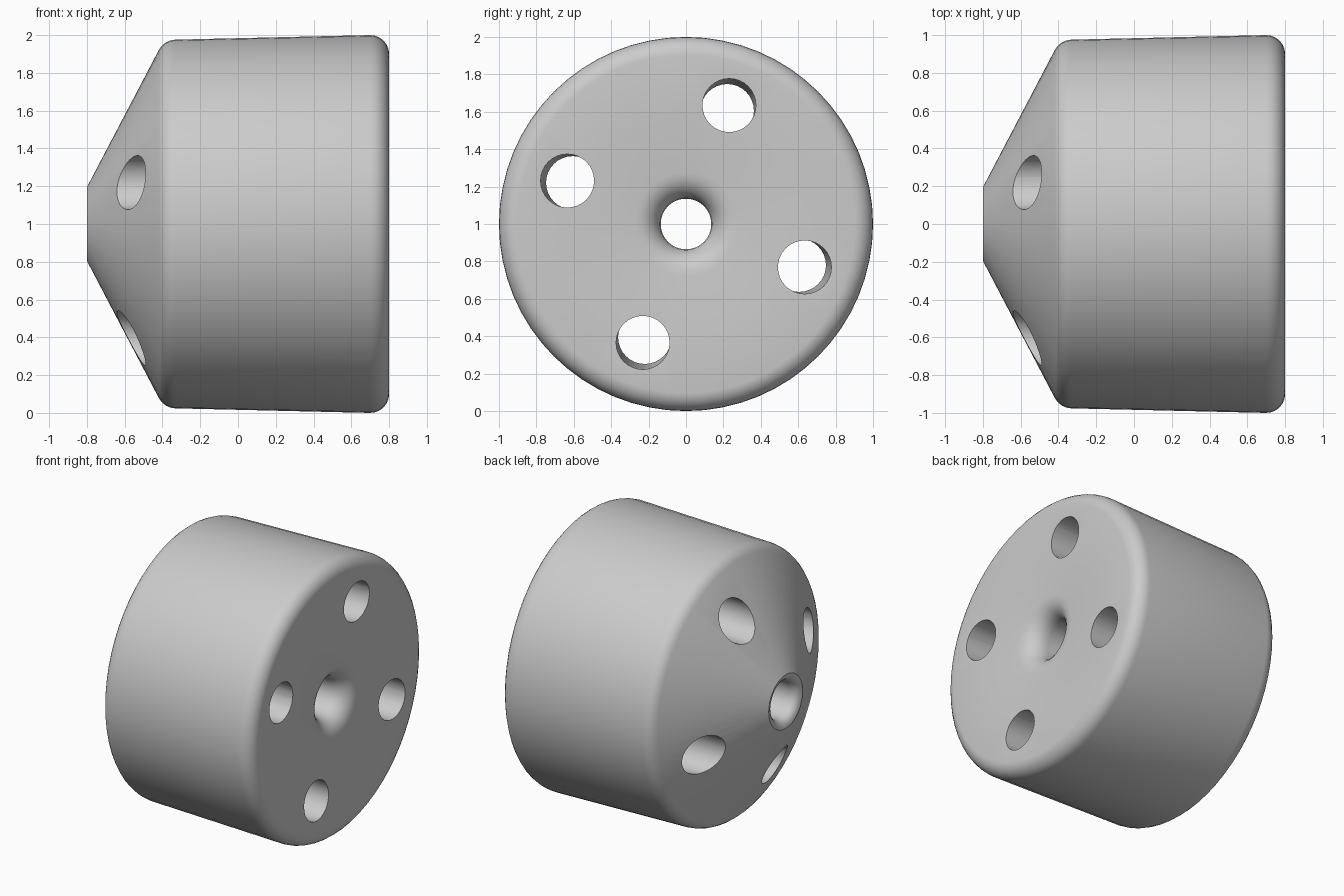
import bpy, bmesh, math
from mathutils import Vector

if "Cube" in bpy.data.objects:
    bpy.data.objects.remove(bpy.data.objects["Cube"])

SEG = 64
CENTRE = Vector((0, 0, 1))


def arc(cx, cr, rad, a0, a1, n):
    """Points (x, radius) along a fillet, angles in degrees."""
    pts = []
    for i in range(n + 1):
        a = math.radians(a0 + (a1 - a0) * i / n)
        pts.append((cx + rad * math.cos(a), cr + rad * math.sin(a)))
    return pts


# Closed half-section: tip, cone, shoulder, drum, rim, dished face, bore
profile = [(-0.8, 0.195)]
profile += arc(-0.33, 0.876, 0.10, 152, 91, 4)
profile += arc(0.70, 0.90, 0.10, 91, 3, 6)
profile += [(0.785, 0.58)]
profile += arc(0.635, 0.275, 0.14, 88, 180, 6)[0:1] and []
for i in range(7):  # rounded mouth of the bore
    a = math.radians(90 * i / 6)
    profile.append((0.635 + 0.14 * math.cos(a), 0.275 - 0.14 * math.sin(a)))
for i in range(5):  # small rounded mouth at the tip
    a = math.radians(90 * i / 4)
    profile.append((-0.74 - 0.06 * math.sin(a), 0.195 - 0.06 * math.cos(a)))
profile.pop()

# Revolve the section around the x axis
bm = bmesh.new()
rings = []
for s in range(SEG):
    t = 2 * math.pi * s / SEG
    rings.append([bm.verts.new((x, r * math.cos(t), 1 + r * math.sin(t)))
                  for x, r in profile])
n = len(profile)
for s in range(SEG):
    a, b = rings[s], rings[(s + 1) % SEG]
    for i in range(n):
        j = (i + 1) % n
        bm.faces.new((a[i], a[j], b[j], b[i]))
bmesh.ops.recalc_face_normals(bm, faces=bm.faces)
mesh = bpy.data.meshes.new("drum_body")
bm.to_mesh(mesh)
bm.free()
body = bpy.data.objects.new("drum_body", mesh)
bpy.context.collection.objects.link(body)

# Four slightly inclined through holes
for k in range(4):
    ang = math.radians(70 + 90 * k)
    out = Vector((0, math.cos(ang), math.sin(ang)))
    p0 = CENTRE + Vector((-1.2, 0, 0)) + out * 0.627
    p1 = CENTRE + Vector((1.2, 0, 0)) + out * 0.685
    d = p1 - p0
    bpy.ops.mesh.primitive_cylinder_add(vertices=32, radius=0.143, depth=d.length,
                                        location=(p0 + p1) / 2)
    cutter = bpy.context.object
    cutter.name = f"hole_cutter_{k + 1}"
    cutter.rotation_euler = d.to_track_quat('Z', 'Y').to_euler()
    cutter.hide_render = True
    mod = body.modifiers.new("hole", 'BOOLEAN')
    mod.operation = 'DIFFERENCE'
    mod.solver = 'EXACT'
    mod.object = cutter

# Apply the cuts, remove the cutters, shade
bpy.ops.object.select_all(action='DESELECT')
body.select_set(True)
bpy.context.view_layer.objects.active = body
for mod in list(body.modifiers):
    bpy.ops.object.modifier_apply(modifier=mod.name)
for ob in [o for o in bpy.data.objects if o.name.startswith("hole_cutter")]:
    bpy.data.objects.remove(ob)
bpy.ops.object.shade_smooth_by_angle(angle=math.radians(30))
